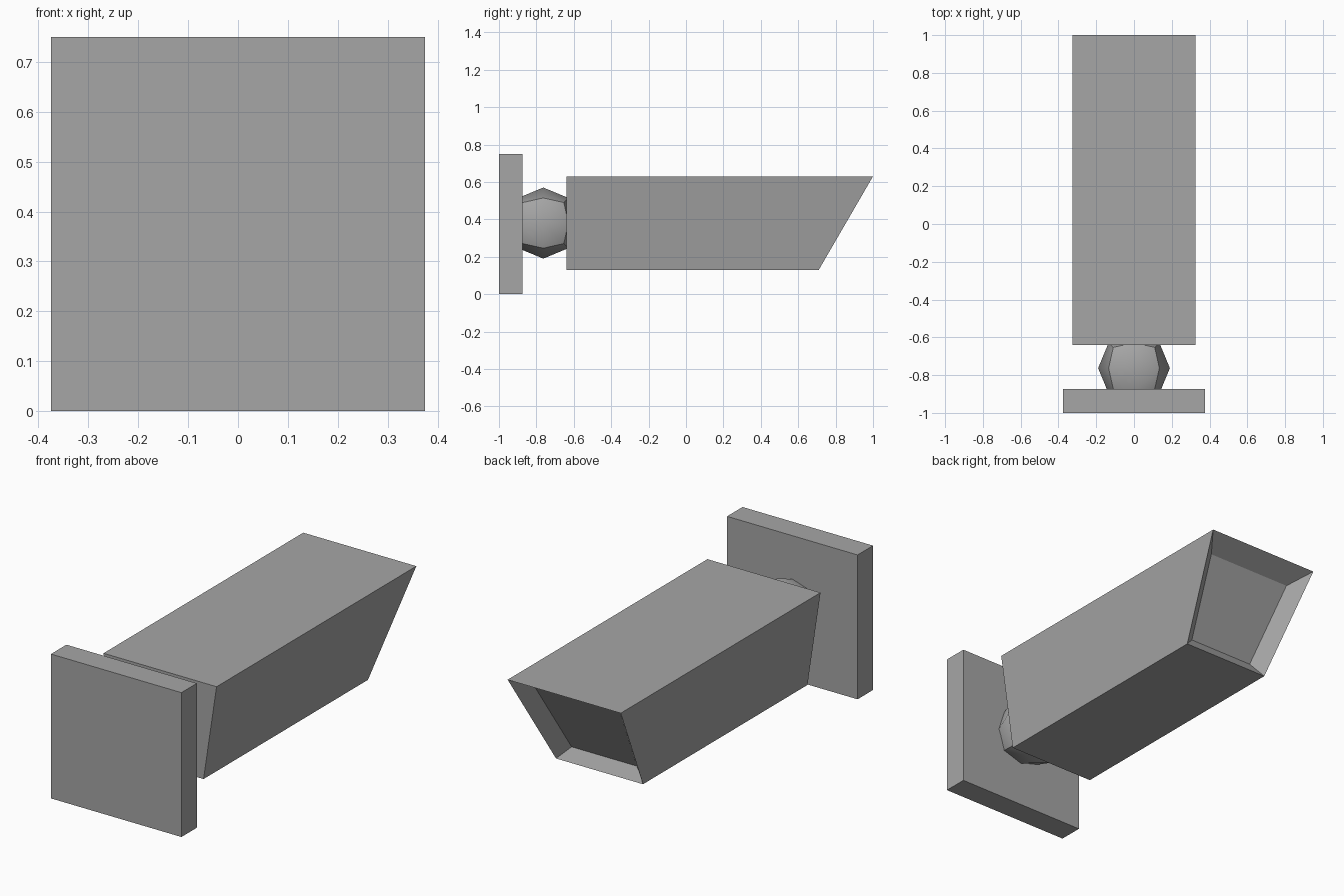
import bpy
import bmesh
import math
from mathutils import Vector

cube = bpy.data.objects.get("Cube")
if cube:
    bpy.data.objects.remove(cube, do_unlink=True)

# One grey for every part
grey = bpy.data.materials.new("mid grey")
grey.use_nodes = True
colour = (0.38, 0.38, 0.38, 1)
grey.diffuse_color = colour
grey.node_tree.nodes["Principled BSDF"].inputs["Base Color"].default_value = colour

MID_Z = 0.38


def finish(bm, name):
    bmesh.ops.recalc_face_normals(bm, faces=bm.faces)
    mesh = bpy.data.meshes.new(name)
    bm.to_mesh(mesh)
    bm.free()
    mesh.materials.append(grey)
    obj = bpy.data.objects.new(name, mesh)
    bpy.context.collection.objects.link(obj)
    return obj


def box(size, centre):
    bm = bmesh.new()
    bmesh.ops.create_cube(bm, size=1)
    bmesh.ops.scale(bm, vec=size, verts=bm.verts)
    bmesh.ops.translate(bm, vec=centre, verts=bm.verts)
    return bm


# Square wall plate
finish(box((0.75, 0.127, 0.75), (0, -0.9365, 0.375)), "wall_plate")

# Ball joint: a once-divided cube pushed out to a sphere
bm = box((1, 1, 1), (0, 0, 0))
bmesh.ops.subdivide_edges(bm, edges=bm.edges, cuts=1, use_grid_fill=True)
for v in bm.verts:
    v.co = v.co.normalized() * 0.19 + Vector((0, -0.763, MID_Z))
ball = finish(bm, "ball_joint")
bpy.context.view_layer.objects.active = ball
ball.select_set(True)
bpy.ops.object.shade_smooth_by_angle(angle=math.radians(42))
ball.select_set(False)

# Housing: narrower underneath, with a slanted far end
bm = box((0.65, 1.64, 0.5), (0, 0.18, MID_Z))
for v in bm.verts:
    if v.co.z < MID_Z:
        v.co.x *= 0.25 / 0.325
        if v.co.y > 0:
            v.co.y = 0.71

# Hood recess: far face shrunk about its centre and pushed inward
bm.faces.ensure_lookup_table()
end = max(bm.faces, key=lambda f: f.calc_center_median().y)
centre = end.calc_center_median()
inner = bmesh.ops.extrude_discrete_faces(bm, faces=[end])["faces"][0]
for v in inner.verts:
    v.co = centre + (v.co - centre) * 0.75 + Vector((0, -0.075, 0))
finish(bm, "housing")
